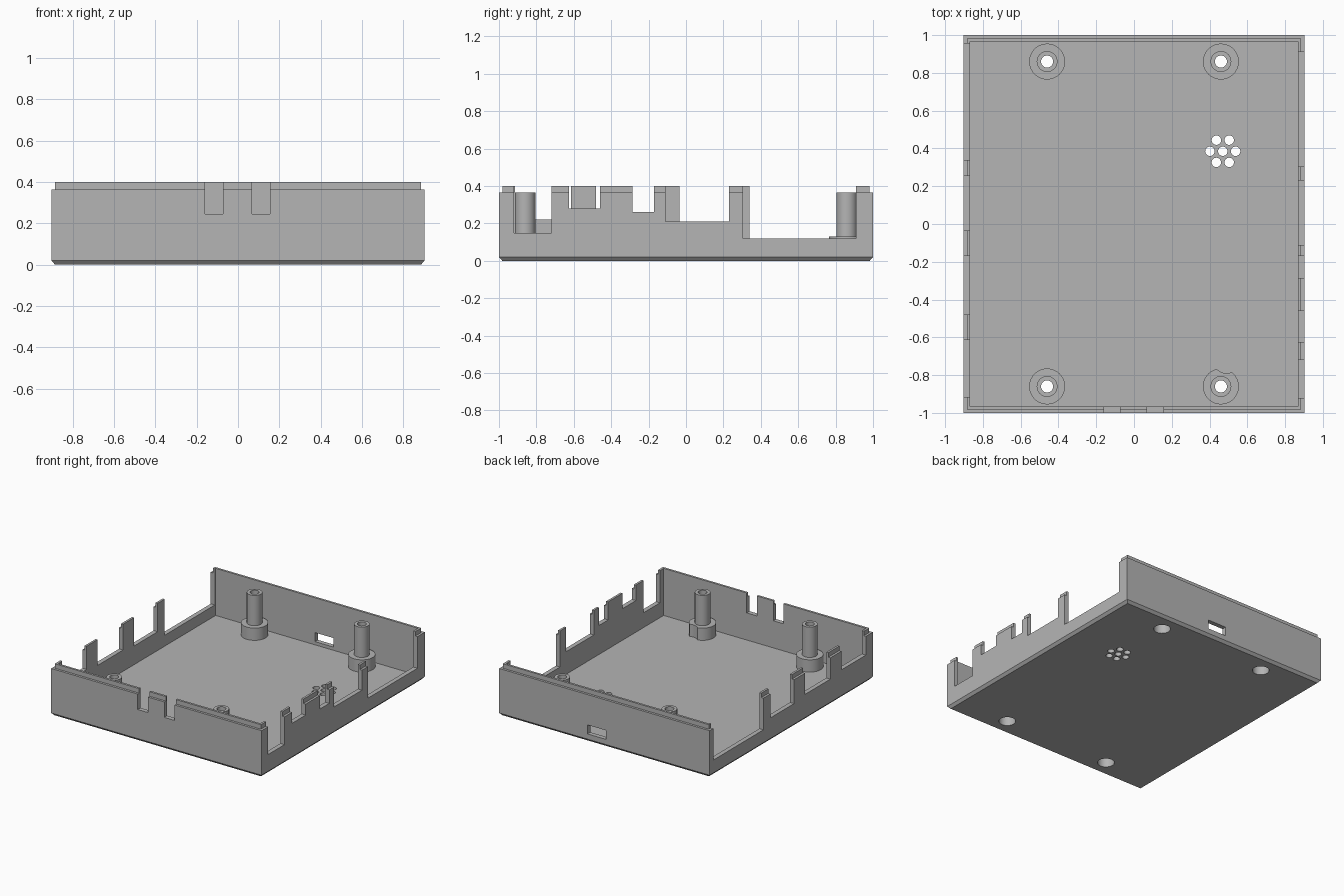
import bpy, bmesh
from math import sin, cos, pi
from mathutils import Matrix, Vector

cube = bpy.data.objects.get("Cube")
if cube:
    bpy.data.objects.remove(cube, do_unlink=True)

grey = bpy.data.materials.new("plain grey")
grey.use_nodes = True
grey.diffuse_color = (0.46, 0.46, 0.46, 1)
grey.node_tree.nodes["Principled BSDF"].inputs["Base Color"].default_value = grey.diffuse_color


def make(name, bm):
    bmesh.ops.recalc_face_normals(bm, faces=bm.faces)
    mesh = bpy.data.meshes.new(name)
    bm.to_mesh(mesh)
    bm.free()
    mesh.materials.append(grey)
    obj = bpy.data.objects.new(name, mesh)
    bpy.context.collection.objects.link(obj)
    return obj


def add_box(bm, low, high):
    low, high = Vector(low), Vector(high)
    bmesh.ops.create_cube(bm, size=1, matrix=Matrix.Translation((low + high) / 2)
                          @ Matrix.Diagonal((high - low).to_4d()))


def add_cylinder(bm, x, y, radius, z0, z1, sides=40):
    bmesh.ops.create_cone(bm, cap_ends=True, segments=sides, radius1=radius, radius2=radius,
                          depth=z1 - z0, matrix=Matrix.Translation((x, y, (z0 + z1) / 2)))


def select(obj):
    bpy.ops.object.select_all(action='DESELECT')
    obj.select_set(True)
    bpy.context.view_layer.objects.active = obj


def cut(obj, bm):
    cutter = make("cutter", bm)
    cutter.hide_render = True
    select(obj)
    mod = obj.modifiers.new("cut", 'BOOLEAN')
    mod.operation = 'DIFFERENCE'
    mod.solver = 'EXACT'
    mod.object = cutter
    bpy.ops.object.modifier_apply(modifier=mod.name)
    bpy.data.objects.remove(cutter, do_unlink=True)


def loft(name, rings, closed=False):
    bm = bmesh.new()
    loops = [[bm.verts.new(p) for p in ring] for ring in rings]
    n = len(loops[0])
    pairs = list(zip(loops, loops[1:]))
    if closed:
        pairs.append((loops[-1], loops[0]))
    else:
        bm.faces.new(loops[0])
        bm.faces.new(loops[-1])
    for a, b in pairs:
        for i in range(n):
            j = (i + 1) % n
            bm.faces.new((a[i], a[j], b[j], b[i]))
    return make(name, bm)


# Case tray: chamfered base, stepped rim and hollow inside
FLOOR = 0.035
WALL = 0.035


def rectangle(inset, z):
    x, y = 0.9025 - inset, 1 - inset
    return [(-x, -y, z), (x, -y, z), (x, y, z), (-x, y, z)]


tray = loft("case_tray", [rectangle(i, z) for i, z in (
    (0.018, 0), (0, 0.02), (0, 0.365), (0.018, 0.365), (0.018, 0.4), (WALL, 0.4), (WALL, FLOOR))])

# Port openings as start, end and sill height along each wall
right_ports = [(-0.92, -0.72, 0.15), (-0.625, -0.46, 0.28), (-0.285, -0.17, 0.26),
               (-0.11, 0.23, 0.21), (0.305, 0.91, 0.12)]
left_ports = [(-0.915, -0.615, 0.22), (-0.48, -0.17, 0.2), (-0.035, 0.255, 0.18),
              (0.34, 0.955, 0.12)]
front_ports = [(-0.16, -0.073, 0.245), (0.068, 0.155, 0.245)]
bm = bmesh.new()
for a, b, z in right_ports:
    add_box(bm, (0.85, a, z), (0.95, b, 0.5))
for a, b, z in left_ports:
    add_box(bm, (-0.95, a, z), (-0.85, b, 0.5))
for a, b, z in front_ports:
    add_box(bm, (a, -1.05, z), (b, -0.94, 0.5))

# Card slot in the back wall
add_box(bm, (-0.015, 0.94, 0.06), (0.145, 1.05, 0.13))

# Speaker holes: one in the middle, six around it
add_cylinder(bm, 0.47, 0.385, 0.025, -0.1, 0.1, 24)
for k in range(6):
    add_cylinder(bm, 0.47 + 0.068 * cos(k * pi / 3), 0.385 + 0.068 * sin(k * pi / 3),
                 0.025, -0.1, 0.1, 24)

# Screw recesses under the four standoffs
for sx in (-1, 1):
    for sy in (-1, 1):
        add_cylinder(bm, 0.46 * sx, 0.86 * sy, 0.06, -0.1, 0.1)
cut(tray, bm)

# Standoffs: wide boss, slim pillar, screw hole and recess
profile = [(0.095, FLOOR), (0.095, 0.13), (0.055, 0.13), (0.055, 0.365),
           (0.032, 0.365), (0.032, 0.1), (0.06, 0.1), (0.06, FLOOR)]
for side, sx in (("left", 1), ("right", -1)):
    for end, sy in (("front", -1), ("back", 1)):
        # vertices follow the same angles as the recess in the floor
        rings = [[(0.46 * sx + r * sin(k * pi / 20), 0.86 * sy + r * cos(k * pi / 20), z)
                  for k in range(40)] for r, z in profile]
        post = loft(f"{end}_{side}_standoff", rings, closed=True)
        if (sx, sy) == (1, -1):
            # clearance scoop in this boss
            bm = bmesh.new()
            add_cylinder(bm, 0.49, -0.72, 0.07, 0, 0.2)
            cut(post, bm)
        select(post)
        bpy.ops.object.shade_smooth_by_angle()
select(tray)
bpy.ops.object.shade_smooth_by_angle()
